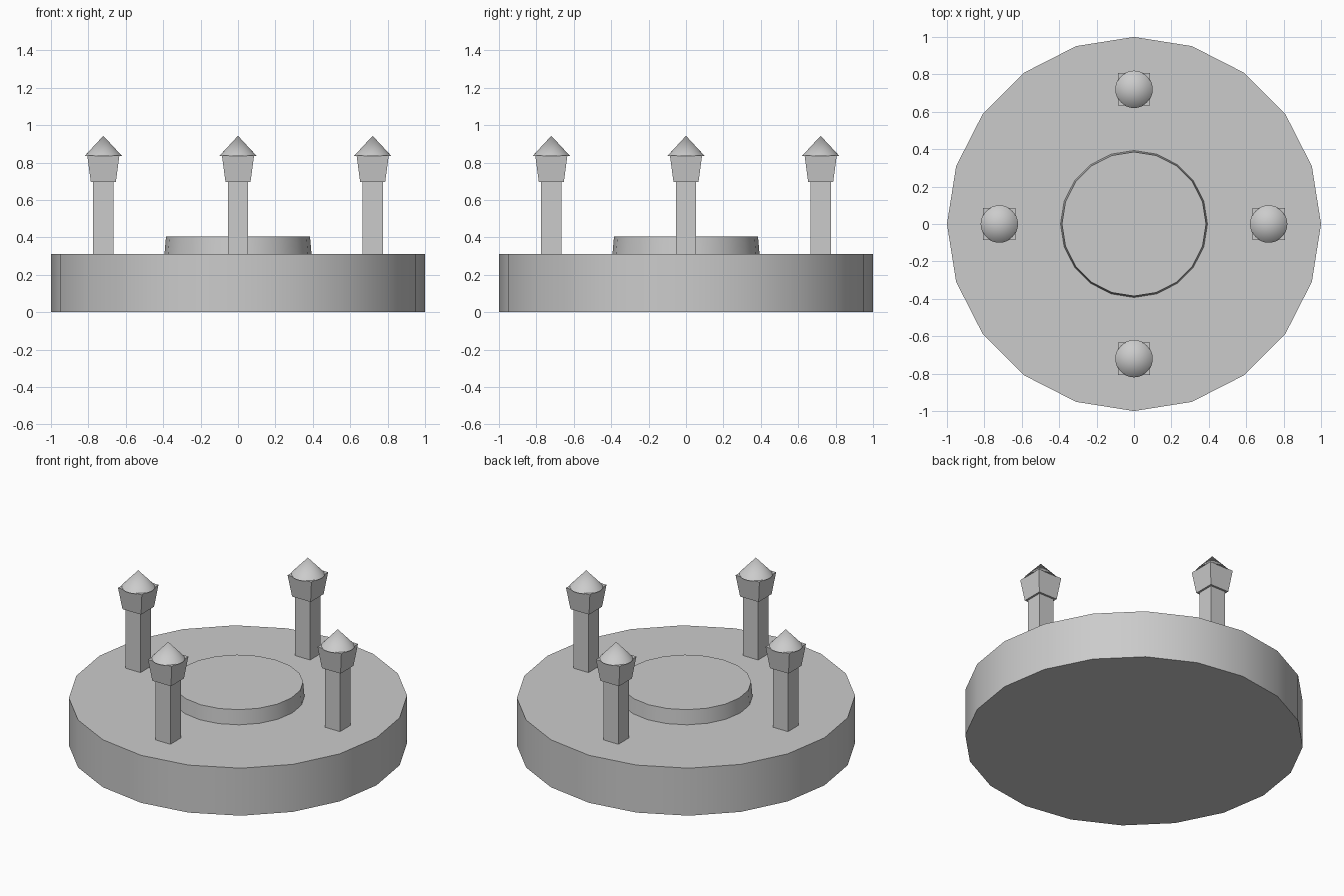
import bpy
from math import pi, cos, sin, sqrt

if "Cube" in bpy.data.objects:
    bpy.data.objects.remove(bpy.data.objects["Cube"])


def frustum(name, sides, r1, r2, z1, z2, x=0, y=0, turn=0):
    bpy.ops.mesh.primitive_cone_add(
        vertices=sides, radius1=r1, radius2=r2, depth=z2 - z1,
        location=(x, y, (z1 + z2) / 2), rotation=(0, 0, turn))
    obj = bpy.context.object
    obj.name = name
    bpy.ops.object.transform_apply(location=False, rotation=True, scale=False)
    bpy.ops.object.shade_smooth_by_angle(angle=pi / 6)
    return obj


# Round base and raised centre disc
frustum("base", 20, 1.0, 1.0, 0, 0.31)
frustum("centre_disc", 20, 0.393, 0.385, 0.31, 0.405)

# Four lamp posts: square shaft, flared lantern, conical roof
S = sqrt(2)
for i in range(4):
    x, y = 0.72 * cos(i * pi / 2), 0.72 * sin(i * pi / 2)
    frustum(f"post_{i + 1}", 4, 0.054 * S, 0.054 * S, 0.31, 0.697, x, y, pi / 4)
    frustum(f"lantern_{i + 1}", 4, 0.067 * S, 0.086 * S, 0.697, 0.838, x, y, pi / 4)
    frustum(f"lantern_roof_{i + 1}", 32, 0.1, 0, 0.835, 0.943, x, y)
